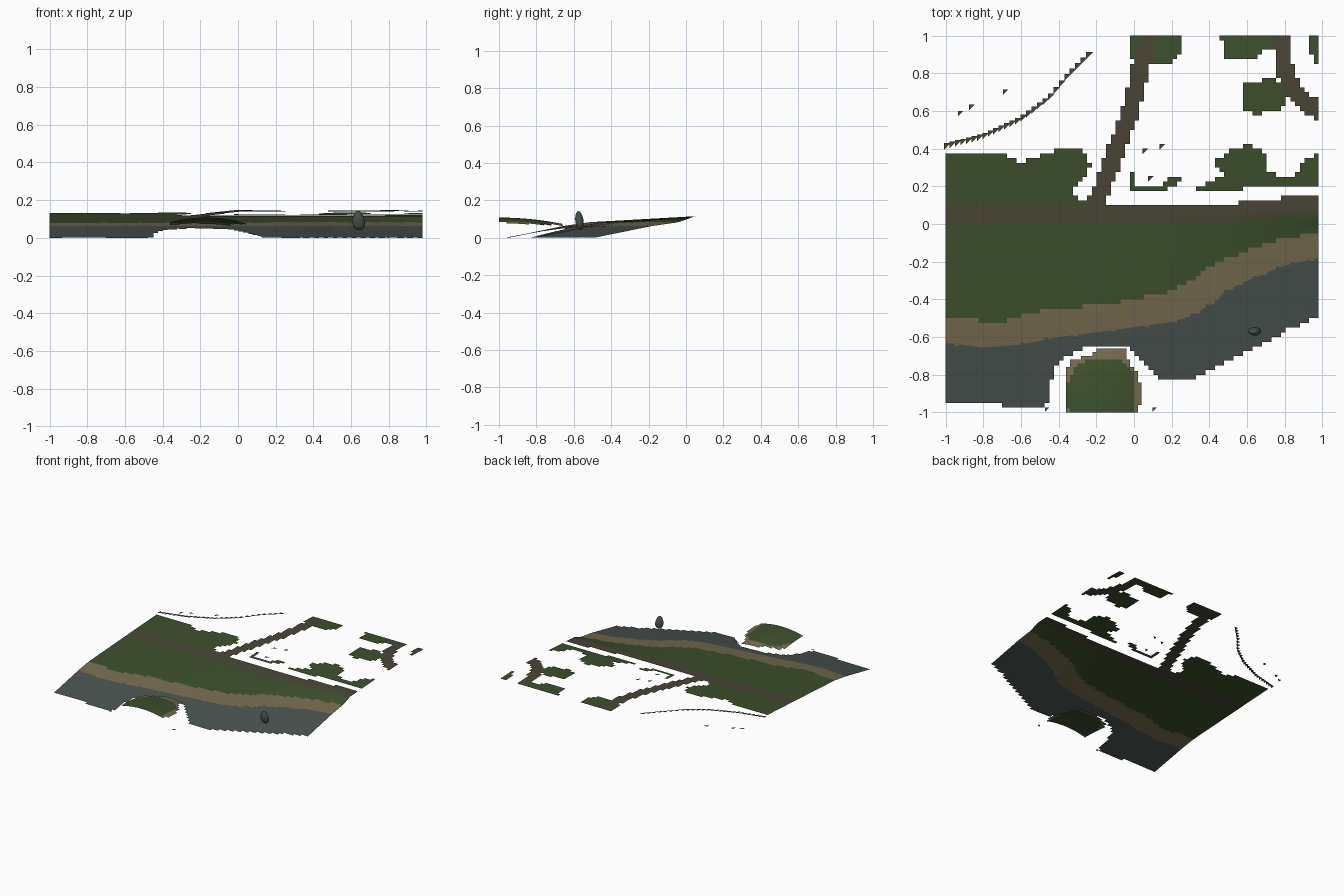
import bpy, bmesh, math
from mathutils import Vector
from mathutils.geometry import intersect_point_line

cube = bpy.data.objects.get("Cube")
if cube:
    bpy.data.objects.remove(cube)


def material(name, r, g, b):
    m = bpy.data.materials.new(name)
    m.use_nodes = True
    m.diffuse_color = (r, g, b, 1)
    m.node_tree.nodes["Principled BSDF"].inputs["Base Color"].default_value = (r, g, b, 1)
    return m


GRASS, SAND, BED, DIRT = range(4)
ground = [material("grass green", .046, .08, .025), material("sand tan", .18, .147, .08),
          material("river bed grey", .066, .086, .078), material("dirt brown", .068, .06, .037)]
stone = material("stone grey", .06, .08, .073)


# Helpers: piecewise line, polygon test, distance to a path
def along(points, x):
    if x <= points[0][0]:
        return points[0][1]
    for (a, p), (b, q) in zip(points, points[1:]):
        if x <= b:
            return p + (q - p) * (x - a) / (b - a)
    return points[-1][1]


def inside(poly, x, y):
    hit = False
    for (a, p), (b, q) in zip(poly, poly[1:] + poly[:1]):
        if (p > y) != (q > y) and x < a + (b - a) * (y - p) / (q - p):
            hit = not hit
    return hit


def near(path, x, y, width):
    v = Vector((x, y, 0))
    for a, b in zip(path, path[1:]):
        a, b = Vector((*a, 0)), Vector((*b, 0))
        t = intersect_point_line(v, a, b)[1]
        if (v - a.lerp(b, min(1, max(0, t)))).length < width:
            return True
    return False


# Contour lines of the river bank, given as y along x
front = [(-1, -.95), (-.5, -.97), (-.2, -.95), (.12, -.84), (.3, -.82), (.4, -.78),
         (.6, -.68), (.8, -.57), (.98, -.49)]
shore = [(-1, -.63), (-.8, -.655), (-.6, -.64), (-.4, -.6), (-.2, -.575), (.2, -.52),
         (.3, -.49), (.4, -.43), (.5, -.35), (.6, -.3), (.8, -.22), (.98, -.18)]
meadow = [(-1, -.5), (-.7, -.52), (-.5, -.46), (-.1, -.42), (.2, -.36), (.3, -.3),
          (.4, -.23), (.5, -.18), (.7, -.1), (.98, -.04)]
main_road = [(-1, 0), (.45, 0), (.98, .06)]
hole = [(-.48, -1.1), (-.45, -.85), (-.4, -.73), (-.3, -.67), (-.2, -.64), (-.05, -.65),
        (.02, -.7), (.1, -.79), (.17, -.86), (.17, -1.1)]

# Side roads and remaining grass patches behind the main road
side_roads = [[(-.21, .08), (-.11, .35), (-.02, .6), (.1, 1.1)],
              [(.77, 1.1), (.8, .8), (.86, .69), (1.1, .5)]]
patches = [
    [(-1.1, 0), (-1.1, .37), (-.7, .37), (-.6, .33), (-.4, .4), (-.27, .4), (-.23, .3),
     (-.3, .2), (-.34, .17), (-.22, .09)],
    [(.32, .18), (1, .2), (1, .38), (.9, .33), (.84, .25), (.72, .27), (.7, .36),
     (.63, .42), (.52, .4), (.43, .33), (.47, .26)],
    [(-.03, 1), (-.03, .9), (0, .86), (.2, .86), (.25, .92), (.25, 1)],
    [(.46, 1), (.49, .88), (.65, .88), (.72, .94), (.72, 1)],
    [(.58, .6), (.66, .58), (.8, .62), (.8, .72), (.74, .78), (.58, .74)],
    [(.92, 1), (.95, .85), (1, .85), (1, 1)],
    [(-.02, .31), (-.02, .18), (.17, .18), (.27, .25), (.18, .25), (.14, .21), (.01, .21)]]


def land_height(x, y):
    return along([(along(front, x), 0), (along(shore, x), .063), (along(meadow, x), .083),
                  (.05, .115), (.4, .134), (.8, .147), (1, .14)], y)


def land_colour(x, y):
    """Ground colour index, or None where there is no ground."""
    r = along(main_road, x)
    if r < y < r + .1:
        return DIRT
    if y < r:
        if y < along(front, x) or inside(hole, x, y):
            return None
        return BED if y < along(shore, x) else SAND if y < along(meadow, x) else GRASS
    if any(near(p, x, y, .046) for p in side_roads):
        return DIRT
    if any(inside(p, x, y) for p in patches):
        return GRASS
    return None


def sheet(name, x0, x1, y0, y1, step, height, colour, snap=None):
    """Grid surface keeping only the cells that have a colour."""
    nx, ny = round((x1 - x0) / step), round((y1 - y0) / step)
    dx, dy = (x1 - x0) / nx, (y1 - y0) / ny
    bm = bmesh.new()
    rows = []
    for j in range(ny + 1):
        row = []
        for i in range(nx + 1):
            x, y = x0 + i * dx, y0 + j * dy
            if snap and abs(y - along(snap, x)) <= dy / 2:
                y = along(snap, x)
            row.append(bm.verts.new((x, y, height(x, y))))
        rows.append(row)
    for j in range(ny):
        for i in range(nx):
            vs = (rows[j][i], rows[j][i + 1], rows[j + 1][i + 1], rows[j + 1][i])
            c = sum((v.co for v in vs), Vector()) / 4
            index = colour(c.x, c.y)
            if index is not None:
                f = bm.faces.new(vs)
                f.material_index = index
                f.smooth = True
    bmesh.ops.delete(bm, geom=[v for v in bm.verts if not v.link_faces], context='VERTS')
    return finish(name, bm, ground)


def finish(name, bm, mats):
    me = bpy.data.meshes.new(name)
    bm.to_mesh(me)
    bm.free()
    for m in mats:
        me.materials.append(m)
    ob = bpy.data.objects.new(name, me)
    bpy.context.collection.objects.link(ob)
    return ob


sheet("river_bank_land", -1, .98, -1, 1, .025, land_height, land_colour, shore)

# Low domed islet in the river
islet = [(-.34, -1.1), (-.37, -.95), (-.37, -.8), (-.33, -.72), (-.23, -.7), (-.17, -.655),
         (-.05, -.67), (-.04, -.72), (.01, -.77), (.04, -.88), (.01, -1.1)]
islet_grass = [(-.34, -1.1), (-.36, -.86), (-.31, -.75), (-.24, -.72), (-.06, -.72),
               (-.01, -.79), (0, -.9), (-.01, -1.1)]


def islet_height(x, y):
    return .108 - .03 * (((x + .17) / .21) ** 2 + ((y + 1) / .32) ** 2)


def islet_colour(x, y):
    if not inside(islet, x, y):
        return None
    return GRASS if inside(islet_grass, x, y) else SAND


sheet("islet", -.4, .06, -1, -.64, .02, islet_height, islet_colour)

# Broken curved trail and loose scraps, each a single small triangle
bm = bmesh.new()


def scrap(x, y, z, size, index):
    vs = [bm.verts.new((x + a * size, y + b * size, z)) for a, b in ((-.5, -.5), (.5, .5), (-.5, .5))]
    f = bm.faces.new(vs[::1])
    f.material_index = index


trail = [(-1, .41), (-.8, .46), (-.6, .55), (-.45, .66), (-.35, .78), (-.23, .9)]
for k in range(27):
    x = -.99 + k * .029
    y = along(trail, x)
    scrap(x, y, land_height(x, y), .036, DIRT)
for x, y, z in ((-.92, .585, .085), (-.86, .62, .085), (-.68, .7, .085), (.06, .385, .134),
                (.15, .41, .134), (.09, .24, .125)):
    scrap(x, y, z, .03, DIRT)
for x in (-.46, .11):
    scrap(x, -.985, .005, .025, BED)
finish("trail_scraps", bm, ground)

# Upright boulder standing in the river
bm = bmesh.new()
bmesh.ops.create_icosphere(bm, subdivisions=3, radius=1)
for v in bm.verts:
    taper = 1 - .12 * v.co.z
    lump = 1 + .04 * math.sin(4 * v.co.x + 3 * v.co.z)
    v.co = Vector((.033 * v.co.x * taper * lump - .003 * v.co.z, .022 * v.co.y * taper * lump - .005 * v.co.z,
                   .051 * v.co.z)) + Vector((.64, -.57, .092))
for f in bm.faces:
    f.smooth = True
finish("boulder", bm, [stone])
